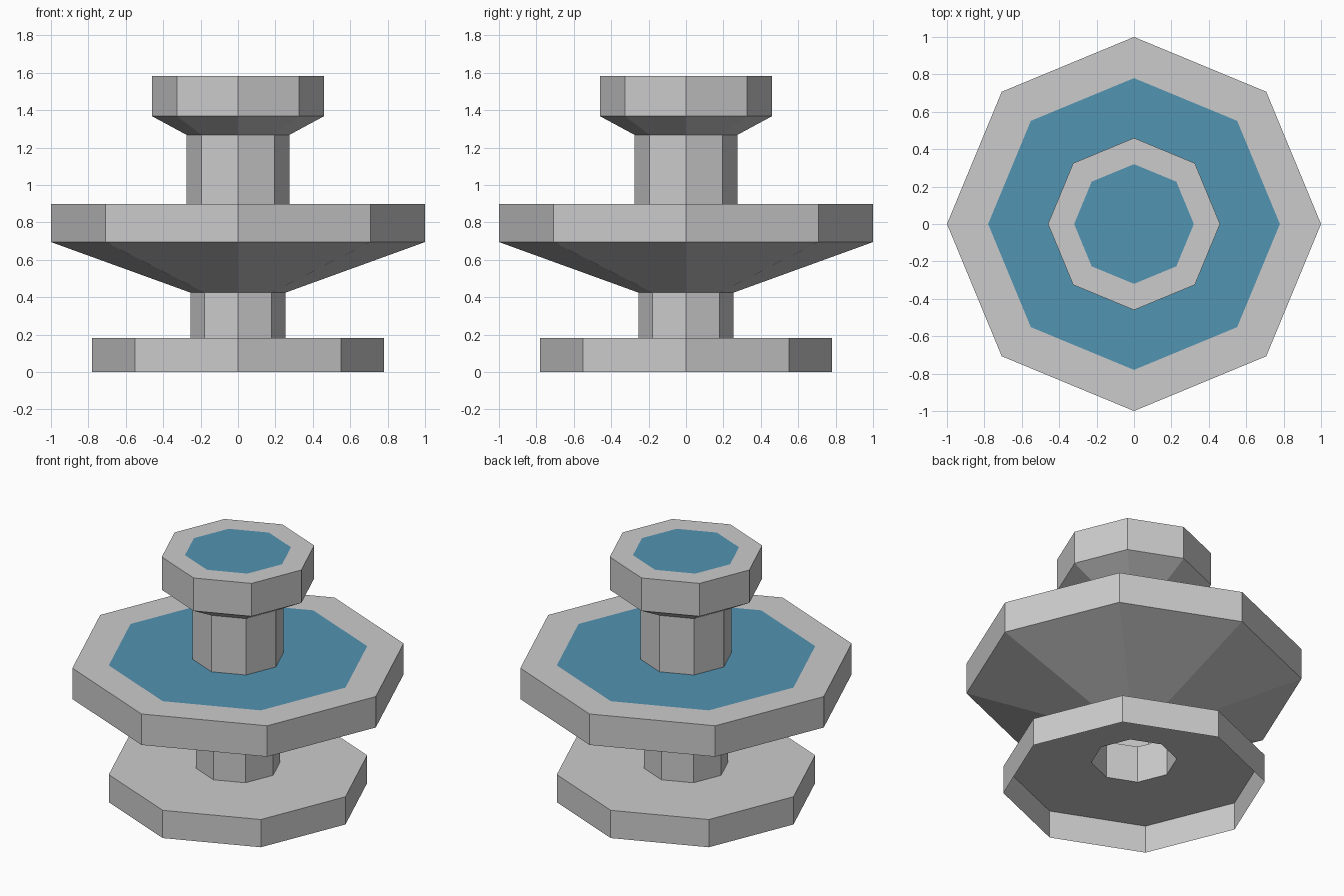
import bpy, math

if "Cube" in bpy.data.objects:
    bpy.data.objects.remove(bpy.data.objects["Cube"])

SIDES = 8


def material(name, color):
    m = bpy.data.materials.new(name)
    m.diffuse_color = (*color, 1.0)
    m.use_nodes = True
    m.node_tree.nodes["Principled BSDF"].inputs["Base Color"].default_value = m.diffuse_color
    return m


stone = material("stone_grey", (0.60, 0.60, 0.60))
blue = material("water_blue", (0.085, 0.295, 0.445))


def lathe(name, profile, mat):
    """Turn a (radius, z) profile, listed from the outside bottom up, into an octagonal shell."""
    verts, faces = [], []
    for r, z in profile:
        for j in range(SIDES):
            a = 2 * math.pi * j / SIDES
            verts.append((r * math.cos(a), r * math.sin(a), z))
    for i in range(len(profile) - 1):
        for j in range(SIDES):
            k = (j + 1) % SIDES
            a, b = i * SIDES, (i + 1) * SIDES
            faces.append((a + j, a + k, b + k, b + j))
    return add_mesh(name, verts, faces, mat)


def disc(name, r, z, mat):
    verts = [(r * math.cos(2 * math.pi * j / SIDES), r * math.sin(2 * math.pi * j / SIDES), z)
             for j in range(SIDES)]
    return add_mesh(name, verts, [tuple(range(SIDES))], mat)


def add_mesh(name, verts, faces, mat):
    me = bpy.data.meshes.new(name)
    me.from_pydata(verts, [], faces)
    me.materials.append(mat)
    me.update()
    ob = bpy.data.objects.new(name, me)
    bpy.context.collection.objects.link(ob)
    return ob


# Hollow plinth, open underneath
lathe("base", [(0.78, 0.0), (0.78, 0.182), (0.255, 0.182)], stone)
# Short stem under the large bowl
lathe("lower_stem", [(0.255, 0.182), (0.255, 0.425)], stone)
# Large bowl with flat rim, and its water
lathe("large_bowl", [(0.255, 0.425), (1.0, 0.695), (1.0, 0.898), (0.78, 0.898)], stone)
lathe("large_bowl_water", [(0.78, 0.898), (0.275, 0.898)], blue)
# Column between the bowls
lathe("upper_column", [(0.275, 0.898), (0.275, 1.268)], stone)
# Small bowl with flat rim, and its water
lathe("small_bowl", [(0.275, 1.268), (0.46, 1.368), (0.46, 1.584), (0.32, 1.584)], stone)
disc("small_bowl_water", 0.32, 1.584, blue)
